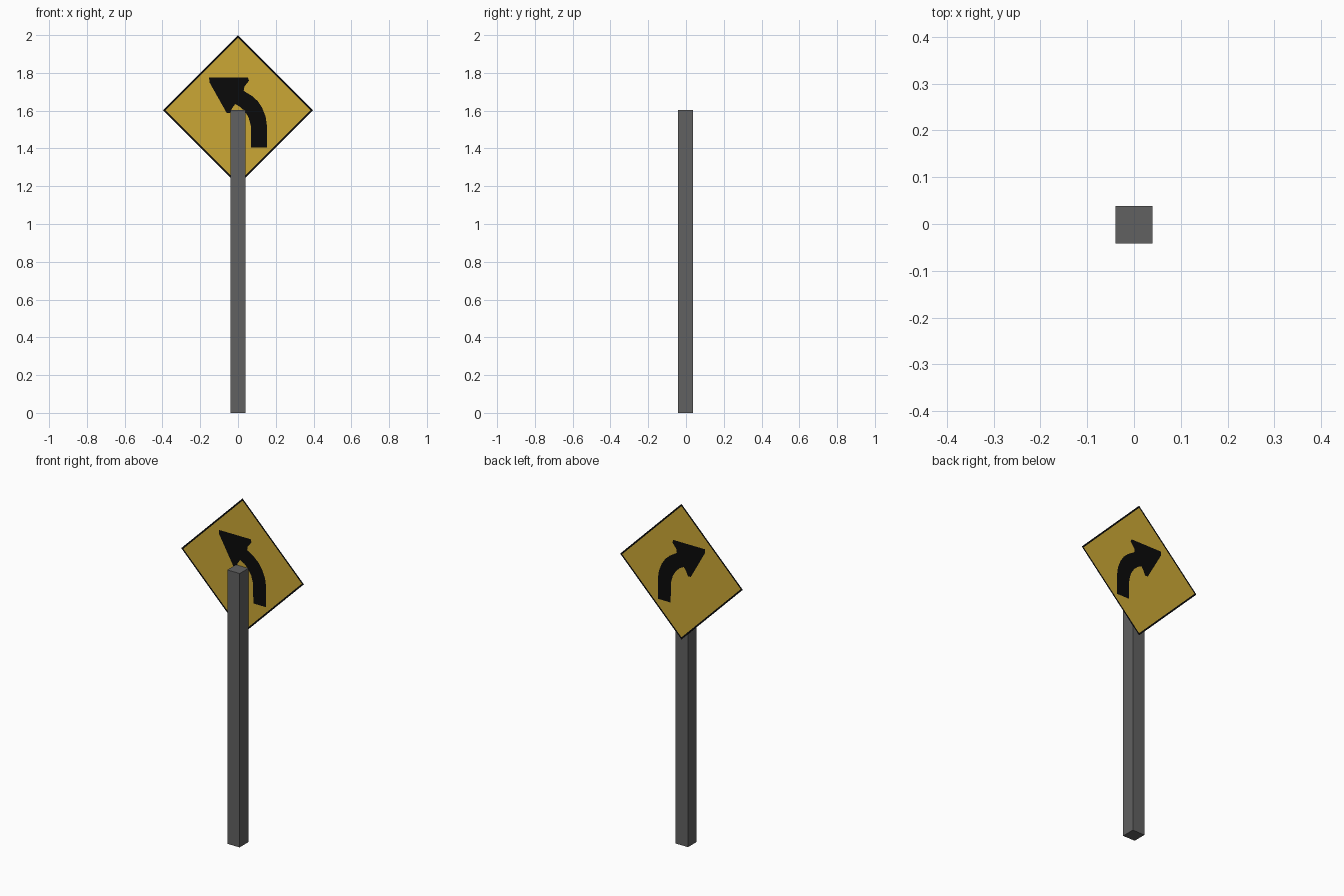
import bpy, bmesh

if "Cube" in bpy.data.objects:
    bpy.data.objects.remove(bpy.data.objects["Cube"])

def material(name, rgb):
    m = bpy.data.materials.new(name)
    m.diffuse_color = (*rgb, 1)
    m.use_nodes = True
    m.node_tree.nodes["Principled BSDF"].inputs["Base Color"].default_value = m.diffuse_color
    return m

grey = material("post grey", (0.12, 0.12, 0.12))
yellow = material("sign yellow", (0.60, 0.39, 0.035))
black = material("sign black", (0.003, 0.003, 0.003))

def finish(bm, name, mats):
    me = bpy.data.meshes.new(name)
    bm.to_mesh(me)
    bm.free()
    for m in mats:
        me.materials.append(m)
    ob = bpy.data.objects.new(name, me)
    bpy.context.collection.objects.link(ob)
    return ob

# Square post
bm = bmesh.new()
bmesh.ops.create_cube(bm, size=1)
for v in bm.verts:
    v.co.x *= 0.08
    v.co.y = v.co.y * 0.08 - 0.002
    v.co.z = (v.co.z + 0.5) * 1.603
finish(bm, "post", [grey])

# Diamond sign: one thin sheet with border, field and arrow cut into it
Y, CZ, R, INNER = 0.042, 1.603, 0.397, 0.384
ARROW = [(0.07, 1.404), (0.153, 1.404), (0.153, 1.52), (0.146, 1.57), (0.128, 1.615),
         (0.105, 1.65), (0.075, 1.677), (0.03, 1.705), (0.034, 1.728), (0.058, 1.758),
         (0.053, 1.775), (-0.153, 1.775), (-0.151, 1.75), (-0.06, 1.588), (-0.042, 1.588),
         (-0.03, 1.615), (-0.015, 1.635), (0.012, 1.62), (0.035, 1.598), (0.056, 1.565),
         (0.068, 1.52)]

bm = bmesh.new()
def loop(points):
    return [bm.verts.new((x, Y, z)) for x, z in points]
def diamond(r):
    return loop([(-r, CZ), (0, CZ - r), (r, CZ), (0, CZ + r)])

outer, inner, arrow = diamond(R), diamond(INNER), loop(ARROW)
# Black border strips
for i in range(4):
    j = (i + 1) % 4
    bm.faces.new((outer[i], outer[j], inner[j], inner[i])).material_index = 1
# Black arrow
face = bm.faces.new(arrow)
face.material_index = 1
# Yellow field around the arrow
edges = [e for e in bm.edges if set(e.verts) <= set(inner)] + list(face.edges)
fill = bmesh.ops.triangle_fill(bm, edges=edges, use_beauty=True, normal=(0, -1, 0))
for f in fill["geom"]:
    if isinstance(f, bmesh.types.BMFace):
        f.material_index = 0
for f in bm.faces:
    f.normal_update()
    if f.normal.y > 0:
        f.normal_flip()
finish(bm, "sign", [yellow, black])
